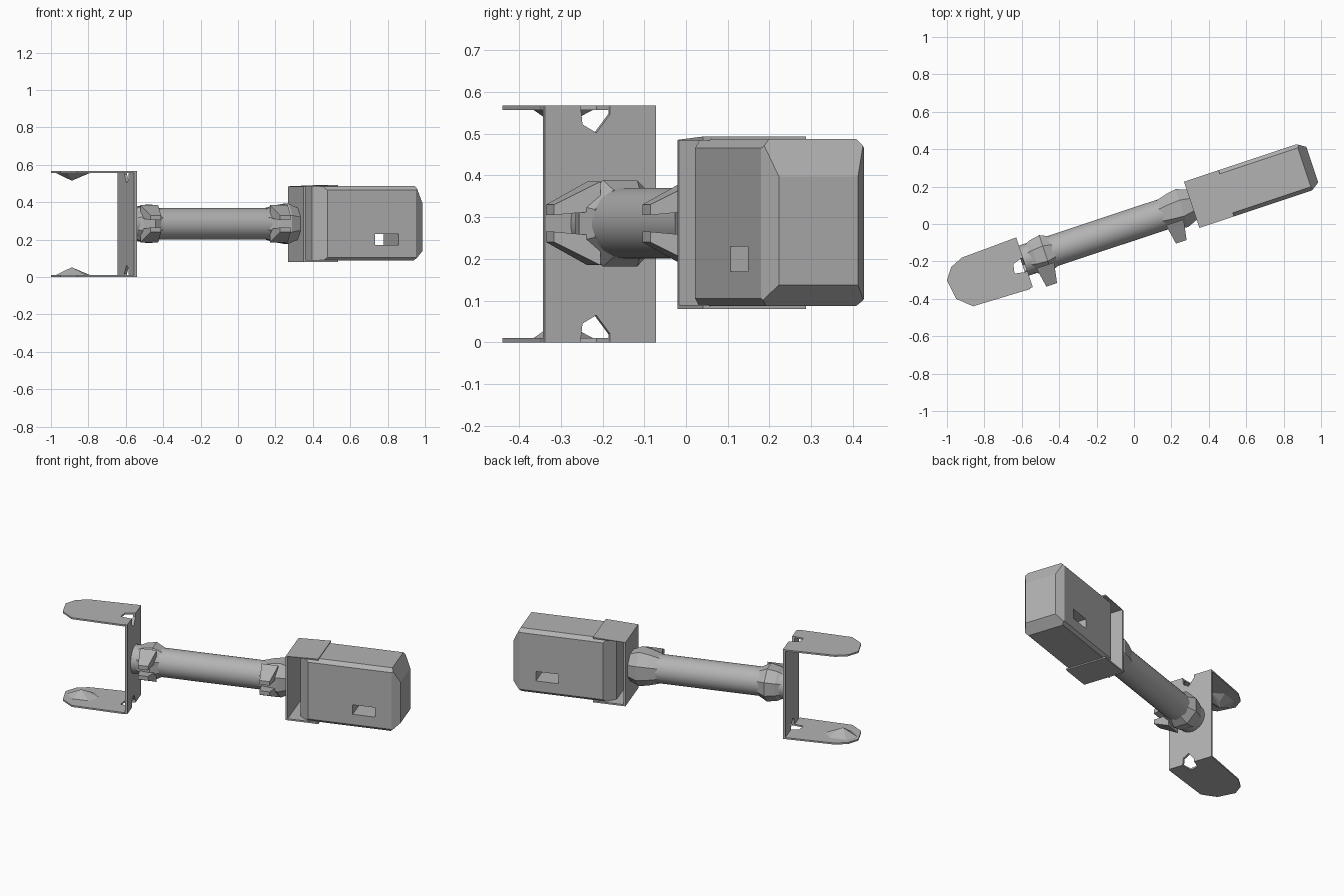
import bpy, bmesh, math
from mathutils import Vector

cube = bpy.data.objects.get("Cube")
if cube:
    bpy.data.objects.remove(cube)

TURN = math.radians(18.4)   # heading of the long axis on the ground
MID = 0.285                 # height of the tube axis
HALF = 0.13                 # half width of block and brackets

grey = bpy.data.materials.new("plain_grey")
grey.use_nodes = True
grey.diffuse_color = (0.45, 0.45, 0.45, 1)
grey.node_tree.nodes["Principled BSDF"].inputs["Base Color"].default_value = (0.45, 0.45, 0.45, 1)


def finish(name, bm):
    """Turn a bmesh into an object lying along the long axis."""
    bmesh.ops.recalc_face_normals(bm, faces=bm.faces)
    mesh = bpy.data.meshes.new(name)
    bm.to_mesh(mesh)
    bm.free()
    mesh.materials.append(grey)
    obj = bpy.data.objects.new(name, mesh)
    obj.rotation_euler.z = TURN
    bpy.context.collection.objects.link(obj)
    return obj


def prism(name, outline, place, offset):
    """Extrude an outline, placed in space by a function, by an offset."""
    bm = bmesh.new()
    face = bm.faces.new([bm.verts.new(place(a, b)) for a, b in outline])
    new = bmesh.ops.extrude_face_region(bm, geom=[face])["geom"]
    bmesh.ops.translate(bm, vec=offset, verts=[g for g in new if isinstance(g, bmesh.types.BMVert)])
    bmesh.ops.triangulate(bm, faces=[f for f in bm.faces if len(f.verts) > 4])
    return finish(name, bm)


def hull(name, points):
    bm = bmesh.new()
    for p in points:
        bm.verts.new(p)
    bmesh.ops.convex_hull(bm, input=bm.verts)
    return finish(name, bm)


def lathe(name, profile, sides):
    """Spin (position, radius) pairs around the tube axis."""
    bm = bmesh.new()
    rings = []
    for u, r in profile:
        angles = [2 * math.pi * (i + 0.5) / sides for i in range(sides)]
        rings.append([bm.verts.new((u, r * math.cos(a), MID + r * math.sin(a))) for a in angles])
    for a, b in zip(rings, rings[1:]):
        for i in range(sides):
            j = (i + 1) % sides
            bm.faces.new((a[i], a[j], b[j], b[i]))
    bm.faces.new(rings[0])
    bm.faces.new(rings[-1])
    return finish(name, bm)


# Connecting tube
tube = lathe("tube", [(-0.62, 0.085), (0.33, 0.085)], 32)
bpy.context.view_layer.objects.active = tube
tube.select_set(True)
bpy.ops.object.shade_smooth_by_angle(angle=math.radians(30))
tube.select_set(False)

# Faceted clamps at both tube ends, each with a pair of split ears
clamps = {
    "fork": (-0.52, [(-0.62, 0.07), (-0.56, 0.1), (-0.5, 0.112), (-0.45, 0.087)]),
    "yoke": (0.21, [(0.15, 0.087), (0.21, 0.105), (0.27, 0.116), (0.33, 0.09)]),
}
for end, (centre, profile) in clamps.items():
    lathe(end + "_clamp", profile, 8)
    for side, label in ((1, "upper"), (-1, "lower")):
        base = [(centre + du, -0.06, MID + side * dz) for du in (-0.05, 0.05) for dz in (0.03, 0.1)]
        tip = [(centre + du, -0.17, MID + side * dz) for du in (-0.03, 0.03) for dz in (0.02, 0.045)]
        hull(f"{end}_clamp_{label}_ear", base + tip)

# Fork: upright plate with notches at both bends
TOP = 0.567
prism("fork_plate",
      [(-0.15, 0), (-0.06, 0), (-0.055, 0.045), (-0.02, 0.065), (0.015, 0.02), (0.015, 0), (HALF, 0),
       (HALF, TOP), (0.015, TOP), (0.015, TOP - 0.02), (-0.02, TOP - 0.065), (-0.055, TOP - 0.045),
       (-0.06, TOP), (-0.15, TOP)],
      lambda v, z: (-0.635, v, z), (0.015, 0, 0))

# Fork: rounded flanges with an inner boss each
flange = [(-0.635, HALF), (-0.93, 0.12), (-1.0, 0.09), (-1.044, 0.03), (-1.028, -0.08), (-0.955, -0.146),
          (-0.635, -0.155), (-0.635, -0.06), (-0.69, -0.05), (-0.68, 0.0), (-0.635, 0.015)]
for label, z, side in (("lower", 0, 1), ("upper", TOP, -1)):
    prism(f"fork_{label}_flange", flange, lambda u, v: (u, v, z), (0, 0, side * 0.01))
    rim = [(-0.93 + 0.1 * math.cos(a), 0.07 * math.sin(a), z + side * 0.009)
           for a in (math.pi * k / 3 for k in range(6))]
    hull(f"fork_{label}_boss", rim + [(-0.94, -0.01, z + side * 0.052), (-0.9, 0.015, z + side * 0.035)])

# Yoke: strap folded round the near end of the block
prism("yoke_strap",
      [(0.325, 0.08), (0.52, 0.08), (0.52, 0.09), (0.337, 0.09), (0.337, 0.484), (0.52, 0.484),
       (0.52, 0.493), (0.325, 0.485)],
      lambda u, z: (u, -HALF, z), (0, 2 * HALF, 0))

# Block: box trimmed by chamfer planes
bm = bmesh.new()
bmesh.ops.create_cube(bm, size=1)
for v in bm.verts:
    v.co = (0.7 + 0.61 * v.co.x, 2 * HALF * v.co.y, 0.2875 + 0.4 * v.co.z)
cuts = [((0.96, 0, 0.4875), (0.09, 0, 0.045)), ((0.95, 0, 0.0875), (0.05, 0, -0.055))]
for side in (-1, 1):
    cuts += [((0.96, side * HALF, 0), (0.03, side * 0.045, 0)),
             ((0.46, side * HALF, 0), (-0.06, side * 0.065, 0)),
             ((0.7, side * HALF, 0.465), (0, side, 0.9)),
             ((0.7, side * HALF, 0.105), (0, side, -0.9))]
for point, normal in cuts:
    res = bmesh.ops.bisect_plane(bm, geom=bm.verts[:] + bm.edges[:] + bm.faces[:], plane_co=point,
                                 plane_no=Vector(normal).normalized(), clear_outer=True)
    bmesh.ops.holes_fill(bm, edges=[e for e in bm.edges if e.is_boundary], sides=0)
block = finish("block", bm)

# Slot through the block
bm = bmesh.new()
bmesh.ops.create_cube(bm, size=1)
for v in bm.verts:
    v.co = (0.795 + 0.135 * v.co.x, 0.5 * v.co.y, 0.2 + 0.06 * v.co.z)
cutter = finish("slot_cutter", bm)
cutter.hide_render = True
mod = block.modifiers.new("slot", "BOOLEAN")
mod.object = cutter
mod.operation = "DIFFERENCE"
mod.solver = "EXACT"
bpy.context.view_layer.objects.active = block
bpy.ops.object.modifier_apply(modifier=mod.name)
bpy.data.objects.remove(cutter)
